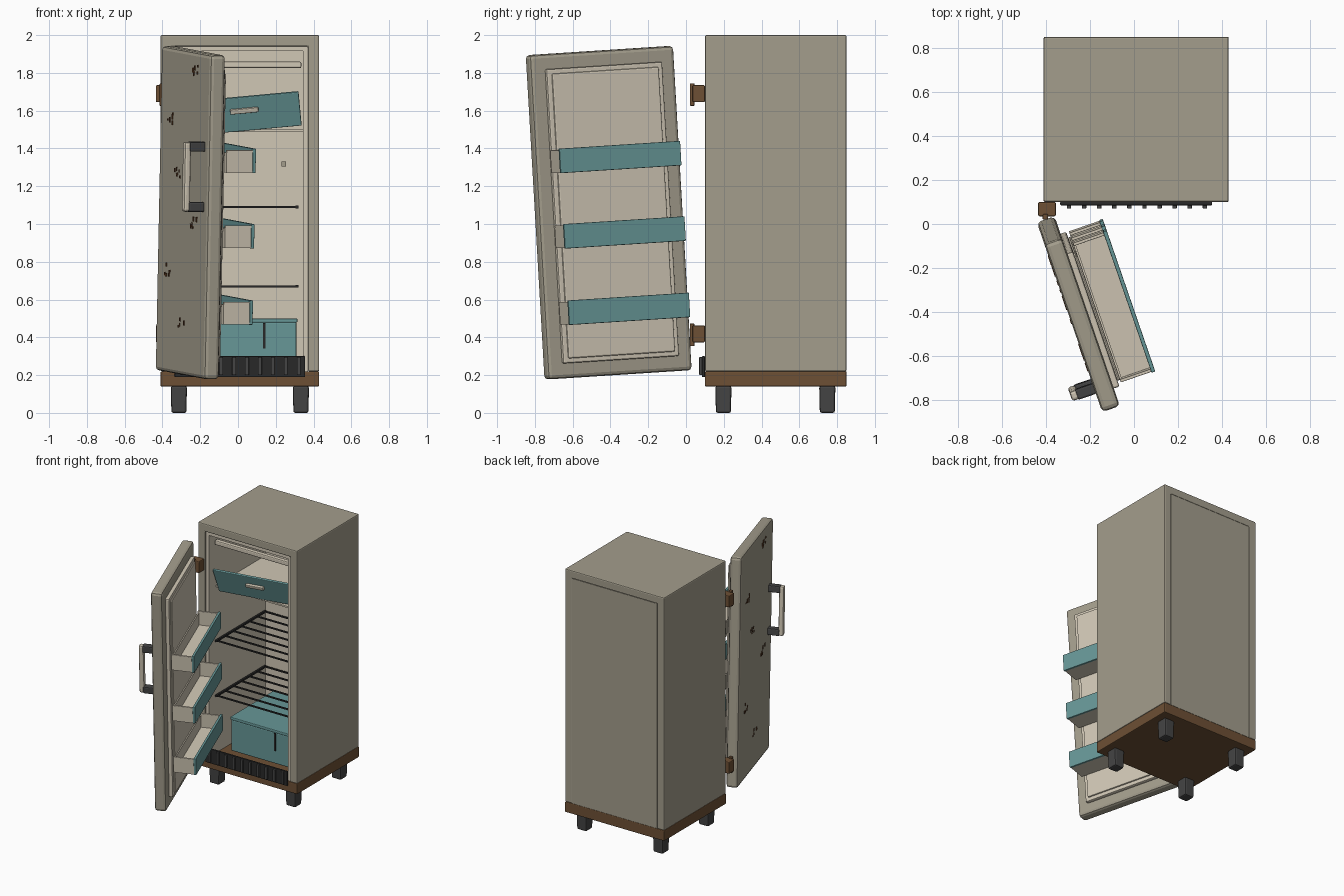
import bpy, bmesh, random
from math import radians
from mathutils import Matrix, Vector

random.seed(4)
cube = bpy.data.objects.get("Cube")
if cube:
    bpy.data.objects.remove(cube, do_unlink=True)


def material(name, rgb):
    m = bpy.data.materials.new(name)
    m.use_nodes = True
    m.diffuse_color = (*rgb, 1)
    bsdf = next(n for n in m.node_tree.nodes if n.type == 'BSDF_PRINCIPLED')
    bsdf.inputs["Base Color"].default_value = (*rgb, 1)
    bsdf.inputs["Roughness"].default_value = 0.7
    return m


BODY = material("stone enamel", (.37, .34, .265))
CREAM = material("cream plastic", (.63, .57, .46))
TEAL = material("teal plastic", (.135, .31, .31))
BROWN = material("rusty brown", (.155, .08, .035))
RUST = material("dark rust", (.12, .05, .02))
BLACK = material("black rubber", (.022, .022, .022))
GREY = material("charcoal", (.058, .058, .058))


def finish(name, bm, mat, bevel, matrix, segments=2):
    bmesh.ops.recalc_face_normals(bm, faces=bm.faces)
    mesh = bpy.data.meshes.new(name)
    bm.to_mesh(mesh)
    bm.free()
    mesh.materials.append(mat)
    obj = bpy.data.objects.new(name, mesh)
    bpy.context.collection.objects.link(obj)
    obj.matrix_world = matrix
    if bevel:
        mod = obj.modifiers.new("soft edges", 'BEVEL')
        mod.width, mod.segments = bevel, segments
    return obj


def box(name, x, y, z, mat, bevel=0, matrix=Matrix(), taper=1):
    """Box from (low, high) ranges; taper scales its lower end."""
    bm = bmesh.new()
    bmesh.ops.create_cube(bm, size=1)
    for v in bm.verts:
        if v.co.z < 0:
            v.co.x *= taper
            v.co.y *= taper
        v.co = Vector([(a + b) / 2 + c * (b - a) for (a, b), c in zip((x, y, z), v.co)])
    return finish(name, bm, mat, bevel, matrix)


def arch(name, x, top, bottom, wall, y, mat, bevel=0):
    """Two side walls and a roof in one piece, open at front, back and bottom."""
    (a, b), w = x, wall
    outline = [(a, bottom), (a, top), (b, top), (b, bottom),
               (b - w, bottom), (b - w, top - w), (a + w, top - w), (a + w, bottom)]
    bm = bmesh.new()
    face = bm.faces.new([bm.verts.new((px, y[0], pz)) for px, pz in outline])
    ext = bmesh.ops.extrude_face_region(bm, geom=[face])
    moved = [g for g in ext["geom"] if isinstance(g, bmesh.types.BMVert)]
    bmesh.ops.translate(bm, verts=moved, vec=(0, y[1] - y[0], 0))
    return finish(name, bm, mat, bevel, Matrix())


def ring(name, half_w, half_h, width, y, mat, matrix):
    """Rectangular frame in the local xz plane."""
    bm = bmesh.new()
    bmesh.ops.create_grid(bm, x_segments=1, y_segments=1, size=1,
                          matrix=Matrix.Rotation(radians(90), 4, 'X'))
    for v in bm.verts:
        v.co = (v.co.x * half_w, y[0], v.co.z * half_h)
    inner = bm.faces[:]
    bmesh.ops.inset_region(bm, faces=inner, thickness=width, use_even_offset=True)
    bmesh.ops.delete(bm, geom=inner, context='FACES')
    ext = bmesh.ops.extrude_face_region(bm, geom=bm.faces[:])
    moved = [g for g in ext["geom"] if isinstance(g, bmesh.types.BMVert)]
    bmesh.ops.translate(bm, verts=moved, vec=(0, y[1] - y[0], 0))
    return finish(name, bm, mat, .004, matrix)


# Cabinet shell, liner, back and base
arch("cabinet_shell", (-.41, .43), 2, .22, .06, (.1, .85), BODY, .008)
arch("inner_liner", (-.35, .37), 1.94, .22, .025, (.112, .8), CREAM)
box("back_panel", (-.35, .37), (.81, .848), (.22, 1.94), BODY)
box("back_liner", (-.35, .37), (.795, .81), (.22, 1.94), CREAM)
box("base_tray", (-.41, .43), (.1, .85), (.14, .22), BROWN, .006)

# Feet
for side, fx in (("right", -.313), ("left", .333)):
    for end, fy in (("front", .198), ("back", .748)):
        box(f"{end}_{side}_foot", (fx - .043, fx + .043), (fy - .043, fy + .043),
            (0, .142), GREY, .01, taper=.92)

# Ventilation grille
box("grille_plate", (-.335, .355), (.085, .1), (.19, .3), BLACK, .003)
for i in range(10):
    gx = -.295 + .0685 * i
    box(f"grille_bar_{i}", (gx - .01, gx + .01), (.07, .086), (.2, .295), GREY, .003)

# Interior fittings
box("light_strip", (-.315, .335), (.165, .2), (1.825, 1.86), CREAM, .008)
box("freezer_shelf", (-.325, .345), (.2, .795), (1.488, 1.5), CREAM)
box("thermostat_button", (.23, .255), (.787, .796), (1.305, 1.33), BODY)
for n, sz in enumerate((.67, 1.09)):
    for sx in (-.305, .312):
        box(f"shelf_{n}_rail", (sx - .007, sx + .007), (.17, .77), (sz - .007, sz + .007), BLACK)
    for i in range(7):
        wy = .18 + .097 * i
        box(f"shelf_{n}_wire_{i}", (-.312, .319), (wy - .005, wy + .005),
            (sz - .005, sz + .005), BLACK)

# Vegetable drawer
box("crisper_drawer", (-.235, .31), (.25, .77), (.24, .48), TEAL, .008)
box("crisper_lid", (-.24, .315), (.245, .775), (.478, .5), TEAL, .006)
box("crisper_slot", (.133, .145), (.243, .252), (.34, .475), BLACK)

# Loose freezer flap
flap = (Matrix.Translation((.01, .18, 1.583)) @ Matrix.Rotation(radians(-5.3), 4, 'Y')
        @ Matrix.Rotation(radians(17), 4, 'X'))
box("freezer_flap", (-.32, .32), (-.01, .01), (-.094, .094), TEAL, .005, flap)
box("freezer_flap_handle", (-.05, .1), (-.03, -.008), (.008, .034), CREAM, .005, flap)

# Hinges
for name, hz in (("lower", .418), ("upper", 1.69)):
    box(f"{name}_hinge", (-.435, -.355), (.035, .1), (hz - .045, hz + .045), BROWN, .006)
    box(f"{name}_hinge_pin", (-.415, -.39), (.02, .045), (hz - .065, hz + .055), BROWN, .005)

# Sagging open door: local x runs from hinge to free edge, local y points inward
door = (Matrix.Translation((-.255, -.41, 1.06)) @ Matrix.Rotation(radians(-71), 4, 'Z')
        @ Matrix.Rotation(radians(3.5), 4, 'Y'))
W, H = .405, .86
box("door_slab", (-W, W), (-.04, .045), (-H, H), BODY, .02, door)
ring("door_gasket", W - .03, H - .03, .05, (.04, .068), BLACK, door)
ring("door_gasket_lip", W - .045, H - .045, .018, (.066, .076), BLACK, door)
box("door_inner_panel", (.08 - W, W - .08), (.04, .072), (.08 - H, H - .08), CREAM, .008, door)
box("door_raised_panel", (.105 - W, W - .105), (.07, .086), (.105 - H, H - .105),
    CREAM, .008, door)

# Door bins
for n, bz in enumerate((-.51, -.105, .295)):
    lo, hi, h = bz - .063, bz + .063, .335
    box(f"bin_{n}_floor", (-h, h), (.084, .235), (lo, lo + .012), CREAM, 0, door)
    box(f"bin_{n}_back", (-h, h), (.084, .094), (lo, hi - .02), CREAM, 0, door)
    for s in (-1, 1):
        xs = sorted((s * h, s * (h - .014)))
        box(f"bin_{n}_end", xs, (.084, .235), (lo, hi - .006), CREAM, .003, door)
    box(f"bin_{n}_front", (-h - .004, h + .004), (.23, .248), (lo - .002, hi + .002),
        TEAL, .004, door)

# Door handle
for name, hz in (("lower", .05), ("upper", .37)):
    box(f"{name}_handle_bracket", (.295, .345), (-.125, -.036), (hz - .026, hz + .026),
        GREY, .008, door)
box("handle_grip", (.298, .342), (-.152, -.115), (.025, .395), CREAM, .012, door)

# Rust chips on the outer door face
for cx, cz in ((.17, .77), (-.235, .49), (-.095, .21), (.19, -.05), (-.22, -.32), (.015, -.59)):
    for i in range(6):
        px, pz = cx + random.uniform(-.05, .05), cz + random.uniform(-.03, .03)
        r, t = random.uniform(.005, .01), random.uniform(.005, .014)
        box("rust_chip", (px - r, px + r), (-.043, -.038), (pz - t, pz + t), RUST, 0, door)
